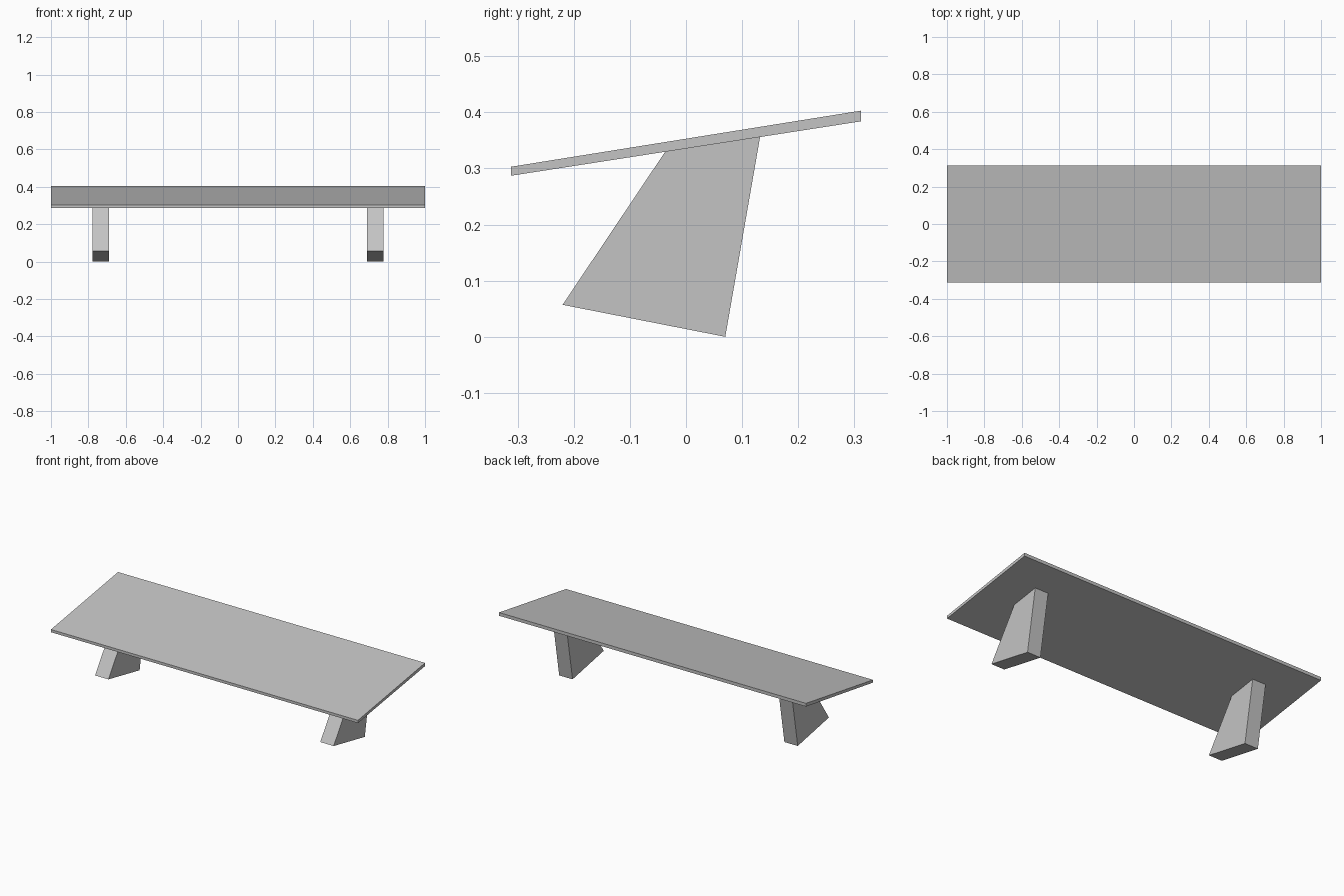
import bpy
import bmesh

cube = bpy.data.objects.get("Cube")
if cube:
    bpy.data.objects.remove(cube, do_unlink=True)

# Single grey material
grey = bpy.data.materials.new("plain_grey")
grey.use_nodes = True
colour = (0.55, 0.55, 0.55, 1)
grey.diffuse_color = colour
grey.node_tree.nodes["Principled BSDF"].inputs["Base Color"].default_value = colour


def extrude_profile(name, profile, x_min, x_max):
    """Sweep a side profile of (y, z) points along x into a solid."""
    bm = bmesh.new()
    face = bm.faces.new([bm.verts.new((x_min, y, z)) for y, z in profile])
    swept = bmesh.ops.extrude_face_region(bm, geom=[face])["geom"]
    verts = [v for v in swept if isinstance(v, bmesh.types.BMVert)]
    bmesh.ops.translate(bm, verts=verts, vec=(x_max - x_min, 0, 0))
    bmesh.ops.recalc_face_normals(bm, faces=bm.faces)
    mesh = bpy.data.meshes.new(name)
    bm.to_mesh(mesh)
    bm.free()
    mesh.materials.append(grey)
    obj = bpy.data.objects.new(name, mesh)
    bpy.context.collection.objects.link(obj)
    return obj


# Tilted board, thin, slightly thicker at the back
board = [(-0.312, 0.287), (0.312, 0.384), (0.312, 0.403), (-0.312, 0.303)]
extrude_profile("board", board, -1, 1)

# Tapered legs, top edge flush with the underside of the board
leg = [(-0.22, 0.057), (0.07, 0.0), (0.132, 0.356), (-0.037, 0.33)]
inner, outer = 0.69, 0.777
extrude_profile("left_leg", leg, inner, outer)
extrude_profile("right_leg", leg, -outer, -inner)
